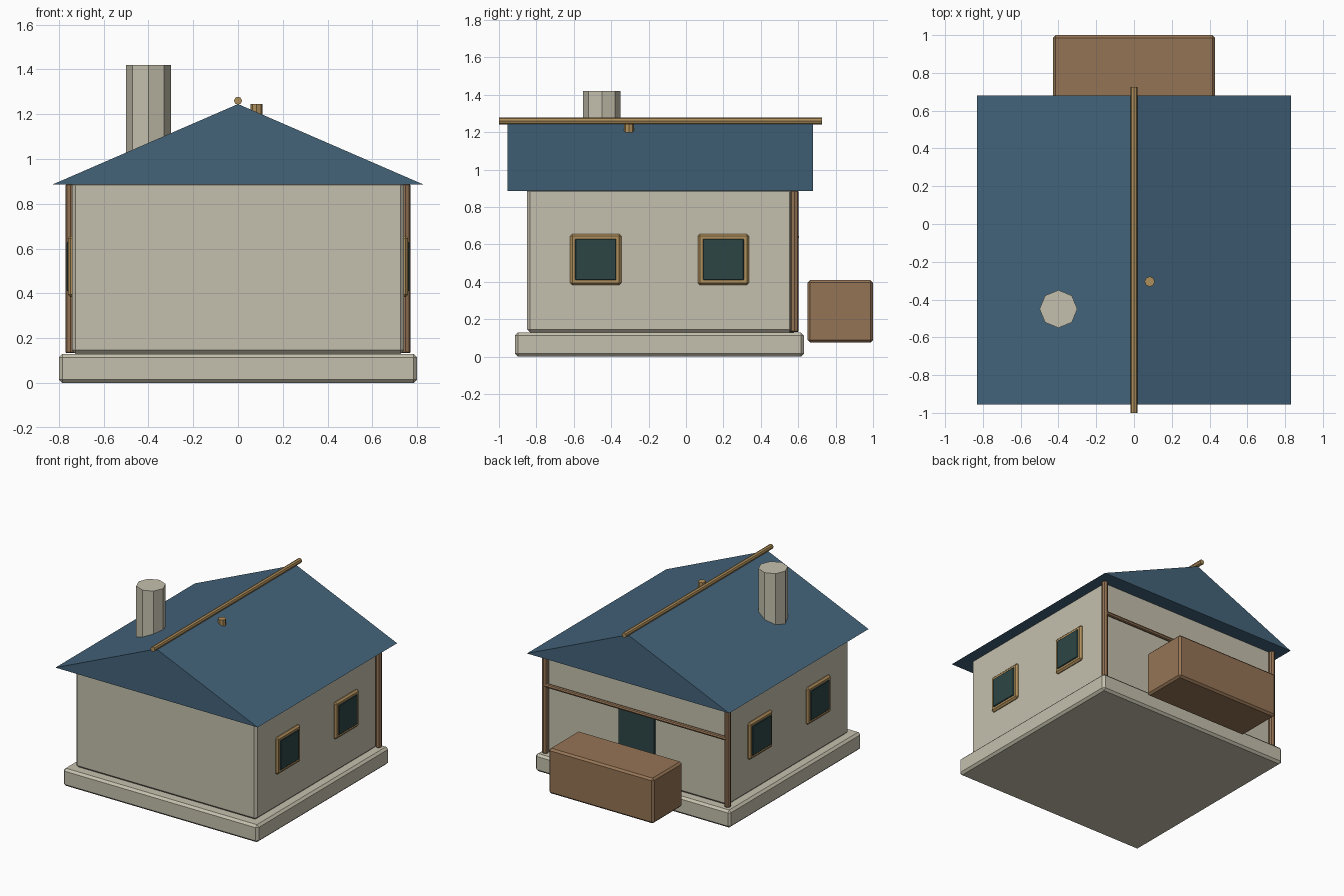
import bpy
from math import pi
from mathutils import Matrix

old = bpy.data.objects.get("Cube")
if old:
    bpy.data.objects.remove(old, do_unlink=True)


def material(name, rgb):
    m = bpy.data.materials.new(name)
    m.use_nodes = True
    m.diffuse_color = (*rgb, 1)
    m.node_tree.nodes["Principled BSDF"].inputs["Base Color"].default_value = (*rgb, 1)
    return m


plaster = material("pale plaster", (0.56, 0.53, 0.42))
slate = material("blue roof", (0.056, 0.127, 0.195))
brown = material("brown wood", (0.30, 0.175, 0.092))
tan = material("tan wood", (0.43, 0.275, 0.105))
teal = material("dark teal", (0.026, 0.06, 0.06))


def finish(name, mat, bevel=0):
    ob = bpy.context.object
    ob.name = name
    ob.data.materials.append(mat)
    if bevel:
        mod = ob.modifiers.new("edge", "BEVEL")
        mod.width = bevel
        mod.segments = 1
        mod.angle_limit = pi / 3
    return ob


def box(name, mat, x, y, z, bevel=0):
    """Box from (low, high) pairs on each axis."""
    bpy.ops.mesh.primitive_cube_add(size=1)
    ob = bpy.context.object
    spans = (x, y, z)
    size = Matrix.Diagonal([b - a for a, b in spans] + [1])
    centre = Matrix.Translation([(a + b) / 2 for a, b in spans])
    ob.data.transform(centre @ size)
    return finish(name, mat, bevel)


def pole(name, mat, centre, radius, length, axis="z", bevel=0):
    turn = {"z": (0, 0, 0), "y": (pi / 2, 0, 0), "x": (0, pi / 2, 0)}[axis]
    bpy.ops.mesh.primitive_cylinder_add(vertices=8, radius=radius, depth=length,
                                        location=centre, rotation=turn)
    return finish(name, mat, bevel)


# Base and walls
box("foundation", plaster, (-0.8, 0.8), (-0.915, 0.63), (0, 0.13), 0.016)
box("walls", plaster, (-0.742, 0.742), (-0.85, 0.57), (0.13, 0.9), 0.016)

# Gable roof as a closed prism
front, back, eave, ridge = -0.955, 0.68, 0.885, 1.245
profile = [(-0.83, eave), (0.83, eave), (0, ridge)]
verts = [(x, y, z) for y in (front, back) for x, z in profile]
mesh = bpy.data.meshes.new("roof")
mesh.from_pydata(verts, [], [(0, 1, 2), (5, 4, 3), (0, 3, 4, 1), (1, 4, 5, 2), (2, 5, 3, 0)])
mesh.materials.append(slate)
bpy.context.collection.objects.link(bpy.data.objects.new("roof", mesh))

# Roof fittings
pole("ridge_pole", tan, (0, -0.137, 1.26), 0.018, 1.726, "y")
pole("chimney", plaster, (-0.4, -0.45, 1.16), 0.1, 0.52)
pole("roof_peg", tan, (0.083, -0.305, 1.195), 0.027, 0.1)

# Side windows and rear corner posts
for side, s in (("left", 1), ("right", -1)):
    for place, y in (("front", -0.483), ("rear", 0.2)):
        for part, mat, half, low, high, bevel in (
                ("frame", tan, 0.137, 0.73, 0.76, 0.012),
                ("pane", teal, 0.11, 0.735, 0.766, 0.004)):
            box(f"{side}_{place}_window_{part}", mat, sorted((s * low, s * high)),
                (y - half, y + half), (0.52 - half, 0.52 + half), bevel)
    pole(f"{side}_rear_post", brown, (s * 0.748, 0.58, 0.51), 0.022, 0.755, bevel=0.005)

# Rear crossbar, door and crate
pole("rear_crossbar", brown, (0, 0.59, 0.64), 0.015, 1.49, "x")
box("door", teal, (-0.15, 0.15), (0.55, 0.582), (0.13, 0.635), 0.004)
box("rear_crate", brown, (-0.43, 0.43), (0.65, 1.0), (0.075, 0.41), 0.014)
